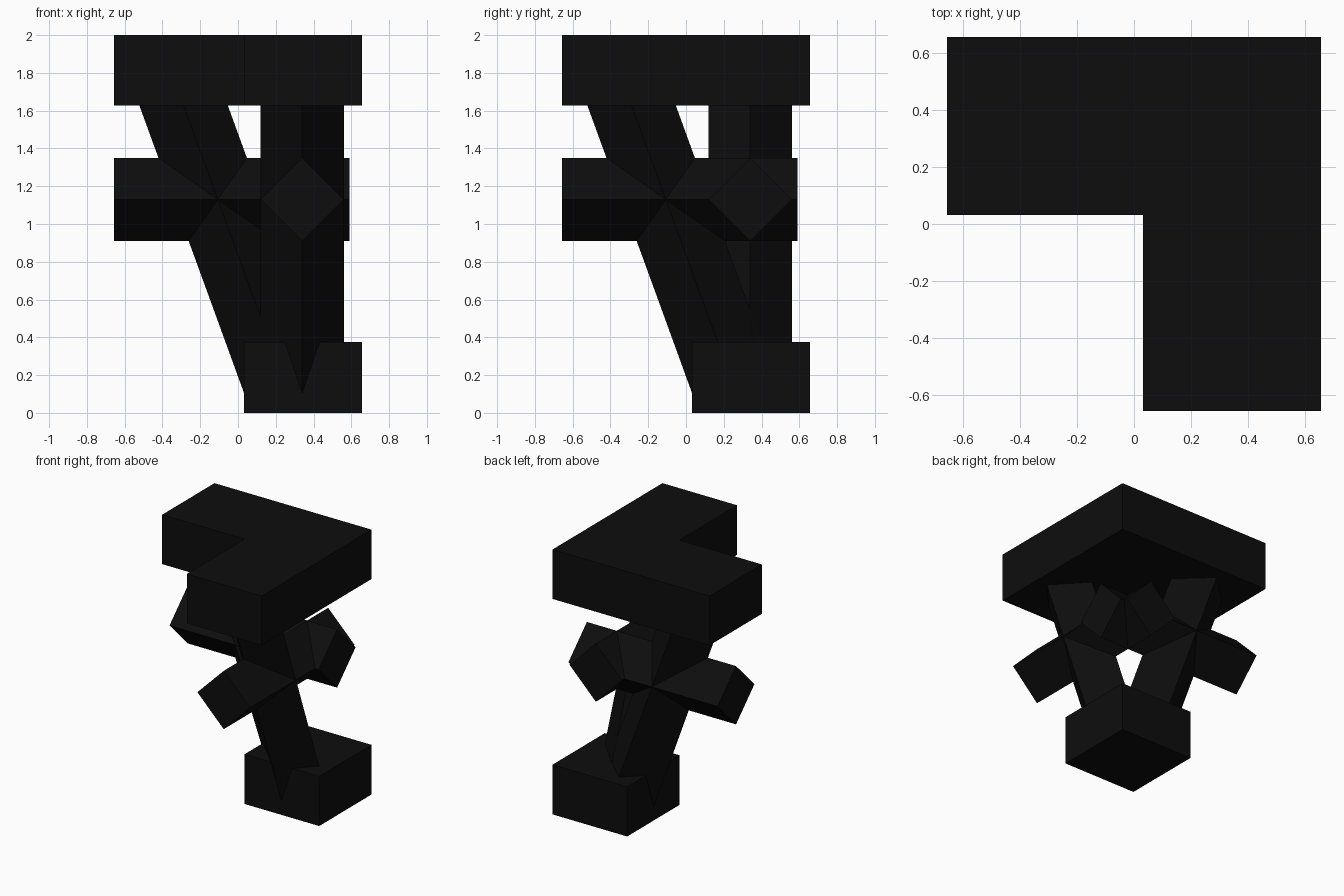
import bpy, bmesh, math
from mathutils import Vector

if "Cube" in bpy.data.objects:
    bpy.data.objects.remove(bpy.data.objects["Cube"])

black = bpy.data.materials.new("near_black")
black.diffuse_color = (0.004, 0.004, 0.004, 1)
black.use_nodes = True
black.node_tree.nodes["Principled BSDF"].inputs["Base Color"].default_value = black.diffuse_color


def finish(name, bm):
    bmesh.ops.recalc_face_normals(bm, faces=bm.faces[:])
    mesh = bpy.data.meshes.new(name)
    bm.to_mesh(mesh)
    bm.free()
    mesh.materials.append(black)
    obj = bpy.data.objects.new(name, mesh)
    bpy.context.collection.objects.link(obj)
    return obj


def slab(name, outline, z0, z1):
    """Flat outline extruded from z0 up to z1."""
    bm = bmesh.new()
    face = bm.faces.new([bm.verts.new((x, y, z0)) for x, y in outline])
    new = bmesh.ops.extrude_face_region(bm, geom=[face])["geom"]
    top = [v for v in new if isinstance(v, bmesh.types.BMVert)]
    bmesh.ops.translate(bm, verts=top, vec=(0, 0, z1 - z0))
    return finish(name, bm)


def diamond_bar(name, start, end, side, radius=0.22):
    """Bar with a square section standing on its corner; side is one corner axis."""
    a, b, side = Vector(start), Vector(end), Vector(side)
    other = (b - a).normalized().cross(side)
    bm = bmesh.new()
    rings = [[bm.verts.new(p + radius * d) for d in (side, other, -side, -other)]
             for p in (a, b)]
    for ring in rings:
        bm.faces.new(ring)
    for i in range(4):
        j = (i + 1) % 4
        bm.faces.new((rings[0][i], rings[0][j], rings[1][j], rings[1][i]))
    return finish(name, bm)


HALF, INNER, AXIS = 0.656, 0.032, 0.34

# L-shaped top slab and square base block
slab("top_slab", [(-HALF, HALF), (-HALF, INNER), (INNER, INNER),
                  (INNER, -HALF), (HALF, -HALF), (HALF, HALF)], 1.627, 2.0)
slab("base_block", [(INNER, INNER), (HALF, INNER), (HALF, HALF), (INNER, HALF)], 0, 0.375)


# Leaning struts and level beams, one pair along x and one along y
def lean(z):
    return -0.107 - math.tan(math.radians(20)) * (z - 1.13)


for tag, place, side in (("x", lambda u, z: (u, AXIS, z), (0, 1, 0)),
                         ("y", lambda u, z: (AXIS, u, z), (1, 0, 0))):
    diamond_bar("strut_" + tag, place(lean(0.16), 0.16), place(lean(1.78), 1.78), side)
    diamond_bar("beam_" + tag, place(-HALF, 1.13), place(0.59, 1.13), side)
